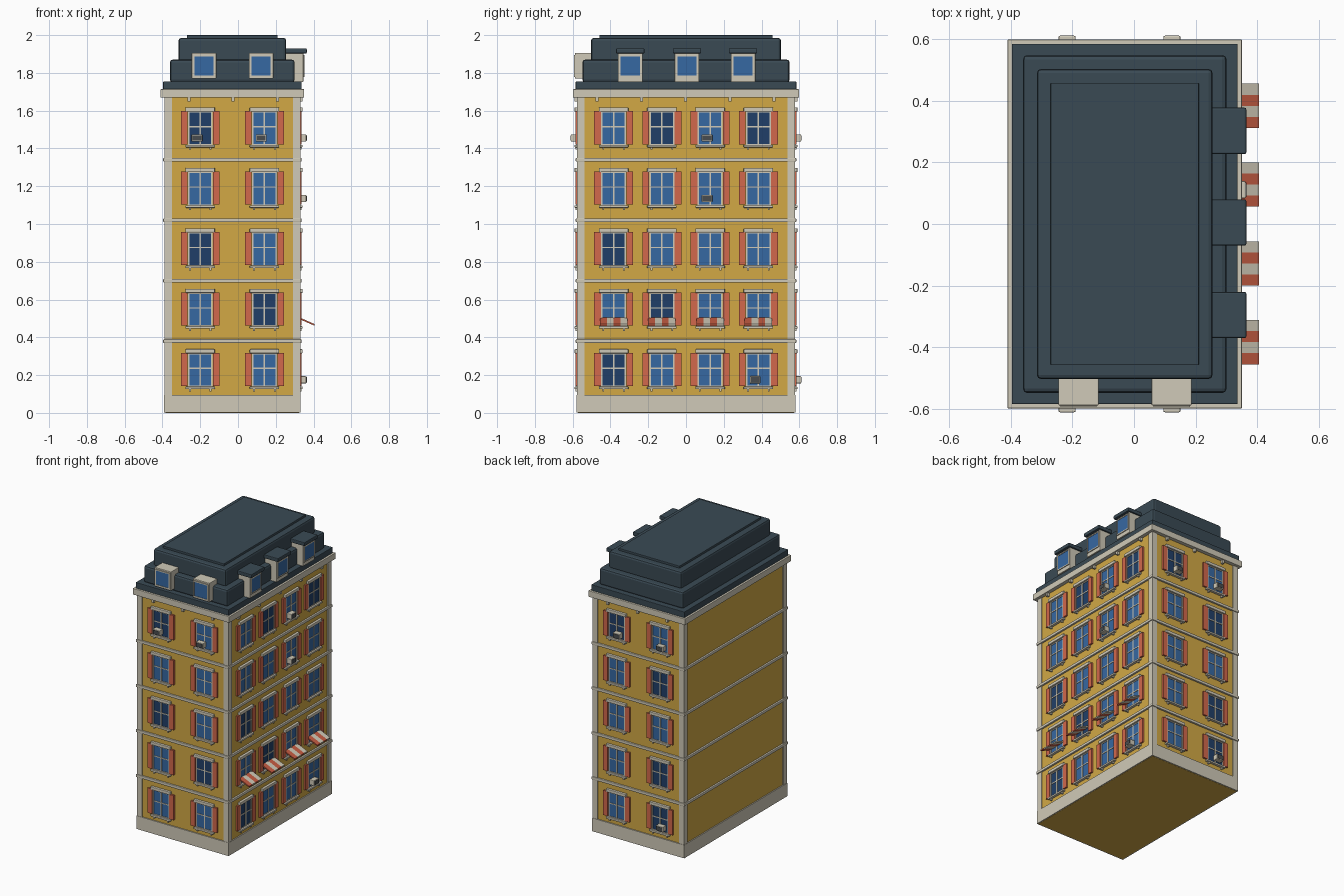
import bpy, bmesh
from mathutils import Vector

cube = bpy.data.objects.get("Cube")
if cube:
    bpy.data.objects.remove(cube, do_unlink=True)


def material(name, hex_code):
    srgb = [int(hex_code[i:i + 2], 16) / 255 for i in (0, 2, 4)]
    rgba = [c / 12.92 if c < 0.04 else ((c + 0.055) / 1.055) ** 2.4 for c in srgb] + [1]
    m = bpy.data.materials.new(name)
    m.use_nodes = True
    m.diffuse_color = rgba
    m.node_tree.nodes["Principled BSDF"].inputs["Base Color"].default_value = rgba
    return m


ochre = material("ochre plaster", "D2A945")
stone = material("pale stone", "D0CAB8")
slate = material("dark slate", "3A4A54")
glass = material("blue glass", "3668A2")
dark_glass = material("dark blue glass", "203F68")
coral = material("coral shutter", "D2684C")
red = material("awning red", "C65C42")
grille = material("dark grille", "484C4E")

parts = {}  # part name -> (bmesh, material, bevel width)


def box(name, mat, lo, hi, bevel=0):
    """Add an axis-aligned box to the named part; return its vertices."""
    bm = parts.setdefault(name, (bmesh.new(), mat, bevel))[0]
    lo, hi = Vector(lo), Vector(hi)
    verts = bmesh.ops.create_cube(bm, size=1)["verts"]
    for v in verts:
        v.co = (lo + hi) / 2 + v.co * (hi - lo)
    return verts


# Plan of the building
MID, HALF_X, HALF_Y = -0.03, 0.36, 0.578
PITCH, FLOORS = 0.32, 5


def block(name, mat, grow, z0, z1, bevel=0):
    """Full-plan slab, grown or shrunk from the building outline."""
    x, y = HALF_X + grow, HALF_Y + grow
    return box(name, mat, (MID - x, -y, z0), (MID + x, y, z1), bevel)


def facade_box(side, name, mat, u, out, z, bevel=0):
    """Box on a facade: u runs along it, out is distance from the wall face."""
    if side == "right":
        wall = MID + HALF_X - 0.006
        lo, hi = (wall + out[0], u[0], z[0]), (wall + out[1], u[1], z[1])
    else:
        s = -1 if side == "front" else 1
        a, b = sorted(s * (HALF_Y - 0.006 + o) for o in out)
        lo, hi = (u[0], a, z[0]), (u[1], b, z[1])
    return box(name, mat, lo, hi, bevel)


# Walls, plinth, corner posts, floor bands, cornice
block("walls", ochre, -0.006, 0, 1.69)
block("plinth", stone, 0.002, 0.001, 0.095)
for x in (MID - HALF_X, MID + HALF_X - 0.04):
    for y in (-HALF_Y, HALF_Y - 0.04):
        box("corner_posts", stone, (x, y, 0.09), (x + 0.04, y + 0.04, 1.69))
for i in range(1, FLOORS):
    z = 0.07 + PITCH * i
    block("floor_bands", stone, 0.006, z - 0.02, z, 0.004)
block("cornice", stone, 0.02, 1.67, 1.714, 0.003)

# Stepped roof
block("roof_base", slate, 0.006, 1.71, 1.755, 0.003)
block("roof_lower_tier", slate, -0.03, 1.75, 1.87, 0.014)
block("roof_upper_tier", slate, -0.075, 1.86, 1.985, 0.014)
block("roof_cap", slate, -0.12, 1.98, 2.0, 0.003)


def window(side, u, floor, dark):
    z = PITCH * floor

    def add(name, mat, du0, du1, z0, z1, depth, bevel=0):
        facade_box(side, name, mat, (u + du0, u + du1), (-0.002, depth),
                   (z + z0, z + z1), bevel)

    if dark:
        add("dark_window_panes", dark_glass, -0.066, 0.066, 0.137, 0.317, 0.003)
    else:
        add("window_panes", glass, -0.066, 0.066, 0.137, 0.317, 0.003)
    # Glazing bars and surround
    for du in (-0.066, -0.004, 0.058):
        add("window_bars", stone, du, du + 0.008, 0.137, 0.317, 0.007)
    for dz in (0.137, 0.232, 0.309):
        add("window_bars", stone, -0.066, 0.066, dz, dz + 0.007, 0.006)
    # Shutters, lintel, sill with brackets
    for s in (-1, 1):
        a, b = sorted((s * 0.068, s * 0.103))
        add("shutters", coral, a, b, 0.142, 0.318, 0.012)
        a, b = sorted((s * 0.05, s * 0.06))
        add("sill_brackets", stone, a, b, 0.114, 0.13, 0.012)
    add("lintels", stone, -0.078, 0.078, 0.315, 0.337, 0.018, 0.004)
    add("sills", stone, -0.078, 0.078, 0.126, 0.139, 0.018, 0.003)


# Windows per facade, with the unlit ones as (column, floor)
facades = {
    "front": ((-0.2, 0.14), {(0, 4), (0, 2), (1, 1)}),
    "back": ((-0.2, 0.14), {(1, 4), (0, 3), (0, 1), (0, 0)}),
    "right": ((-0.383, -0.128, 0.128, 0.383), {(1, 4), (3, 4), (0, 2), (1, 1), (0, 0)}),
}
for side, (columns, unlit) in facades.items():
    for c, u in enumerate(columns):
        for floor in range(FLOORS):
            window(side, u, floor, (c, floor) in unlit)

# Air conditioners below some windows
units = [("front", 0, 4), ("front", 1, 4), ("back", 0, 4), ("back", 1, 4),
         ("back", 0, 0), ("right", 2, 4), ("right", 2, 3), ("right", 3, 0)]
for side, c, floor in units:
    u, z = facades[side][0][c] - 0.017, PITCH * floor + 0.175
    facade_box(side, "air_conditioners", stone, (u - 0.028, u + 0.028),
               (0, 0.038), (z - 0.019, z + 0.019), 0.004)
    facade_box(side, "air_conditioner_grilles", grille, (u - 0.023, u + 0.023),
               (0.035, 0.04), (z - 0.014, z + 0.014))

# Striped sloping awnings
STRIPE = 0.036
for u in facades["right"][0]:
    for i in range(4):
        name, mat = (("awning_pale_stripes", stone) if i % 2 else ("awning_red_stripes", red))
        y = u + (i - 2) * STRIPE
        verts = facade_box("right", name, mat, (y, y + STRIPE), (0, 0.082), (0.497, 0.506))
        for v in verts:
            if v.co.x > 0.36:
                v.co.z -= 0.036

# Small blocks under the cornice
for side, start, count in (("front", -0.26, 3), ("back", -0.26, 3), ("right", -0.47, 5)):
    for i in range(count):
        u = start + i * 0.234
        facade_box(side, "cornice_blocks", stone, (u - 0.008, u + 0.008),
                   (0, 0.018), (1.648, 1.675))


# Dormers
def dormer(side, u, face):
    facade_box(side, "dormers", stone, (u - 0.065, u + 0.065), (-0.08, face),
               (1.752 if side == "right" else 1.77, 1.905), 0.003)
    facade_box(side, "dormer_panes", glass, (u - 0.051, u + 0.051),
               (face - 0.002, face + 0.003), (1.787, 1.887))
    for s in (-1, 1):
        a, b = sorted((s * 0.051, s * 0.059))
        facade_box(side, "dormer_frames", stone, (u + a, u + b),
                   (face - 0.002, face + 0.006), (1.779, 1.895))
        zc = 1.837 + s * 0.054
        facade_box(side, "dormer_frames", stone, (u - 0.051, u + 0.051),
                   (face - 0.002, face + 0.006), (zc - 0.004, zc + 0.004))


for u in (-0.18, 0.122):
    dormer("front", u, 0.016)
for u in (-0.295, 0.005, 0.302):
    dormer("right", u, 0.022)
    facade_box("right", "dormer_caps", slate, (u - 0.075, u + 0.075),
               (-0.08, 0.04), (1.903, 1.93), 0.005)

# Turn the gathered parts into objects
for name, (bm, mat, bevel) in parts.items():
    mesh = bpy.data.meshes.new(name)
    bm.to_mesh(mesh)
    bm.free()
    mesh.materials.append(mat)
    obj = bpy.data.objects.new(name, mesh)
    bpy.context.collection.objects.link(obj)
    if bevel:
        mod = obj.modifiers.new("soft_edges", "BEVEL")
        mod.width = bevel
        mod.segments = 2
